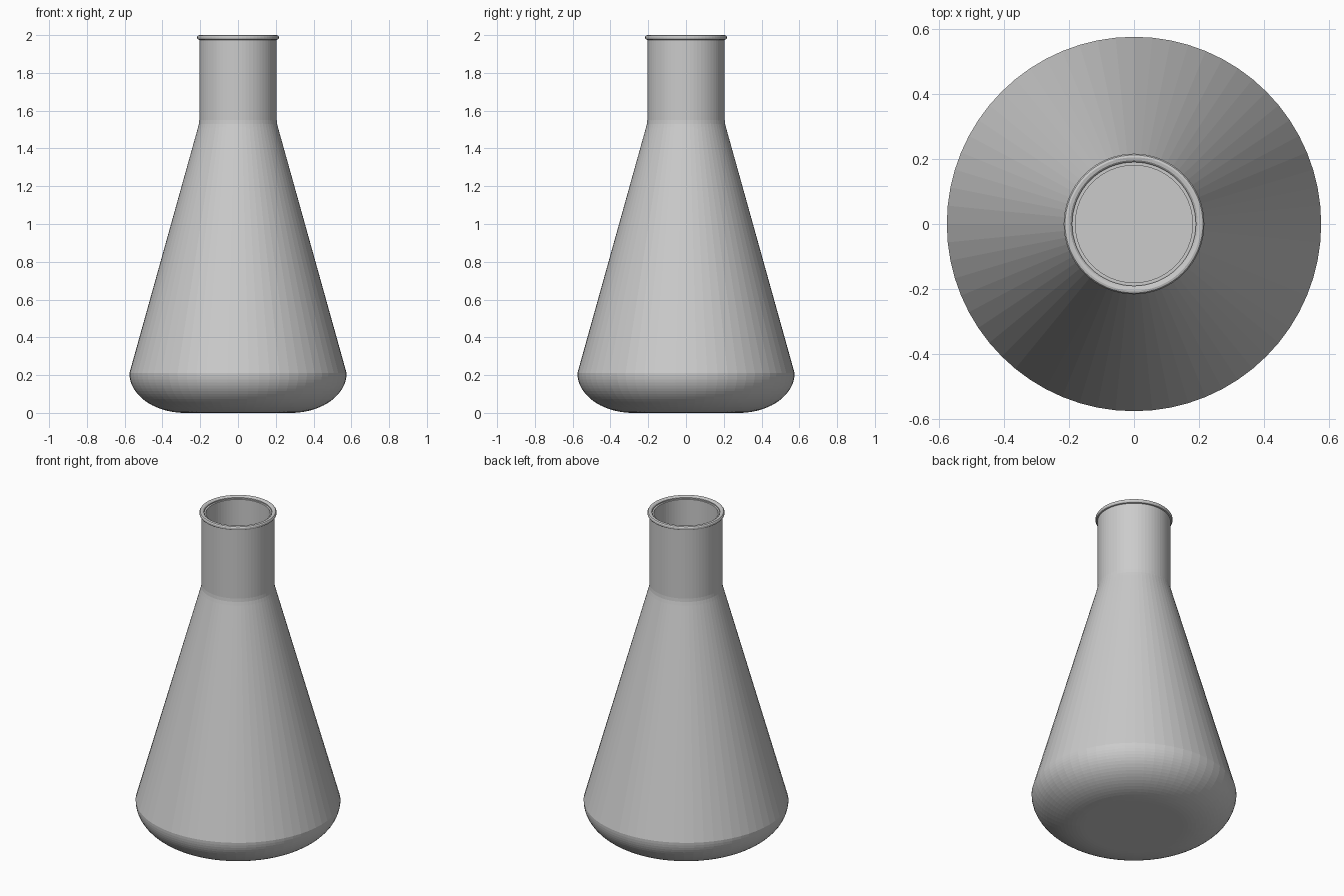
import bpy, bmesh, math

if "Cube" in bpy.data.objects:
    bpy.data.objects.remove(bpy.data.objects["Cube"])

SEGMENTS = 64


def ellipse_arc(cx, cz, a, b, start, end, steps):
    """Points (radius, height) along an elliptical arc, angles in degrees."""
    pts = []
    for i in range(steps + 1):
        t = math.radians(start + (end - start) * i / steps)
        pts.append((cx + a * math.cos(t), cz + b * math.sin(t)))
    return pts


def lathe(name, profile, material, closed=False):
    """Revolve a radius/height profile around z; radius 0 becomes a pole."""
    bm = bmesh.new()
    rings = []
    for r, z in profile:
        if r < 1e-6:
            rings.append([bm.verts.new((0, 0, z))])
        else:
            rings.append([bm.verts.new((r * math.cos(2 * math.pi * i / SEGMENTS),
                                        r * math.sin(2 * math.pi * i / SEGMENTS), z))
                          for i in range(SEGMENTS)])
    pairs = list(zip(rings, rings[1:]))
    if closed:
        pairs.append((rings[-1], rings[0]))
    for a, b in pairs:
        for i in range(SEGMENTS):
            j = (i + 1) % SEGMENTS
            if len(a) == 1:
                bm.faces.new((a[0], b[j], b[i]))
            elif len(b) == 1:
                bm.faces.new((a[i], a[j], b[0]))
            else:
                bm.faces.new((a[i], a[j], b[j], b[i]))
    bmesh.ops.recalc_face_normals(bm, faces=bm.faces)
    mesh = bpy.data.meshes.new(name)
    bm.to_mesh(mesh)
    bm.free()
    mesh.materials.append(material)
    obj = bpy.data.objects.new(name, mesh)
    bpy.context.collection.objects.link(obj)
    return obj


grey = bpy.data.materials.new("light grey")
grey.diffuse_color = (0.6, 0.6, 0.6, 1)
grey.use_nodes = True
grey.node_tree.nodes["Principled BSDF"].inputs["Base Color"].default_value = grey.diffuse_color

# Flask wall: outside from the base up, then back down the inside
outer = [(0, 0)]
outer += ellipse_arc(0.28, 0.21, 0.295, 0.21, -90, 0, 20)
outer += [(0.212, 1.51), (0.207, 1.53), (0.205, 1.55), (0.205, 1.985)]
inner = [(0.18, 1.985), (0.18, 1.55), (0.182, 1.53), (0.187, 1.51)]
inner += ellipse_arc(0.28, 0.21, 0.27, 0.185, 0, -90, 20)
inner += [(0, 0.025)]
lathe("flask_body", outer + inner, grey)

# Rounded lip around the mouth
lip = [(0.19, 1.98), (0.205, 1.975), (0.212, 1.977), (0.216, 1.983),
       (0.216, 1.992), (0.212, 1.998), (0.205, 2.0), (0.196, 1.998), (0.19, 1.992)]
lathe("mouth_lip", lip, grey, closed=True)
